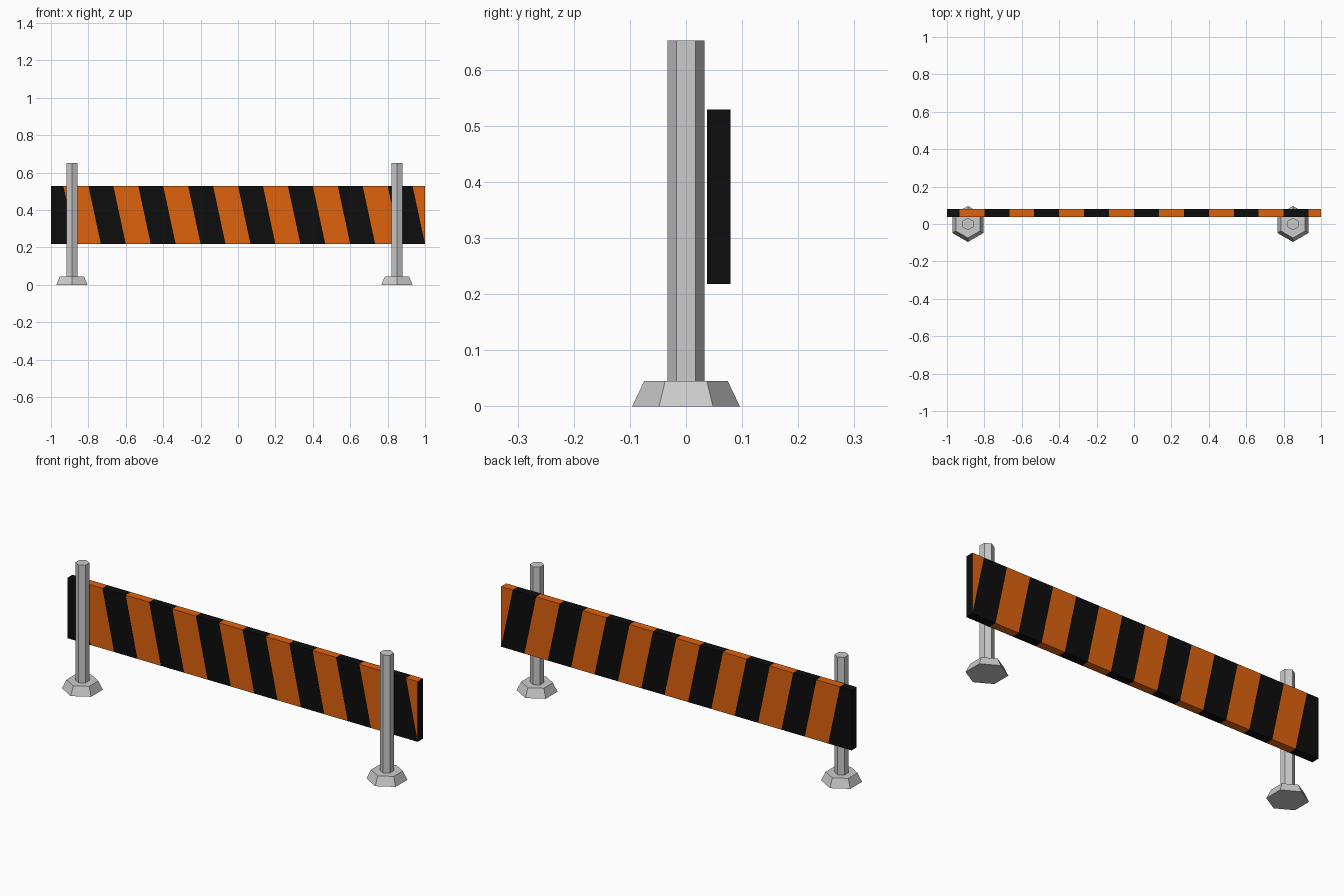
import bpy, bmesh, math

if "Cube" in bpy.data.objects:
    bpy.data.objects.remove(bpy.data.objects["Cube"])


def make_object(name, bm, materials=()):
    bmesh.ops.recalc_face_normals(bm, faces=bm.faces)
    mesh = bpy.data.meshes.new(name)
    bm.to_mesh(mesh)
    bm.free()
    for m in materials:
        mesh.materials.append(m)
    obj = bpy.data.objects.new(name, mesh)
    bpy.context.collection.objects.link(obj)
    return obj


def material(name, color):
    m = bpy.data.materials.new(name)
    m.diffuse_color = color
    m.use_nodes = True
    m.node_tree.nodes["Principled BSDF"].inputs["Base Color"].default_value = m.diffuse_color
    return m


def hex_frustum(name, x, r0, r1, z0, z1):
    """Closed six-sided frustum with corners pointing along +y and -y."""
    bm = bmesh.new()
    rings = []
    for r, z in ((r0, z0), (r1, z1)):
        rings.append([bm.verts.new((x + r * math.sin(i * math.pi / 3),
                                    r * math.cos(i * math.pi / 3), z))
                      for i in range(6)])
    bm.faces.new(rings[0])
    bm.faces.new(rings[1])
    for i in range(6):
        j = (i + 1) % 6
        bm.faces.new((rings[0][i], rings[0][j], rings[1][j], rings[1][i]))
    return make_object(name, bm)


# Two posts on flared feet
for side, x in (("left", -0.888), ("right", 0.85)):
    hex_frustum(side + "_foot", x, 0.096, 0.0745, 0.0, 0.045)
    hex_frustum(side + "_post", x, 0.033, 0.033, 0.045, 0.652)

# Striped board: slanted columns with alternating colours
black = material("black_paint", (0.004, 0.004, 0.004, 1))
orange = material("orange_paint", (0.74, 0.122, 0.004, 1))
Y0, Y1, Z0, Z1 = 0.037, 0.079, 0.218, 0.529
STEP, SLANT = 2 / 15, 1 / 15
tops = [-1.0] + [-1 + SLANT + STEP * k for k in range(15)] + [1.0]
bottoms = [-1.0] + [t + SLANT for t in tops[1:-1]] + [1.0]

bm = bmesh.new()
loops = [[bm.verts.new(co) for co in ((b, Y0, Z0), (t, Y0, Z1),
                                      (t, Y1, Z1), (b, Y1, Z0))]
         for t, b in zip(tops, bottoms)]
for k, (a, b) in enumerate(zip(loops, loops[1:])):
    for i in range(4):
        j = (i + 1) % 4
        bm.faces.new((a[i], a[j], b[j], b[i])).material_index = k % 2
# Black end caps
bm.faces.new(loops[0])
bm.faces.new(loops[-1])
# The last stripe narrows to a triangle
bmesh.ops.remove_doubles(bm, verts=bm.verts, dist=0.0005)
make_object("striped_board", bm, (black, orange))
